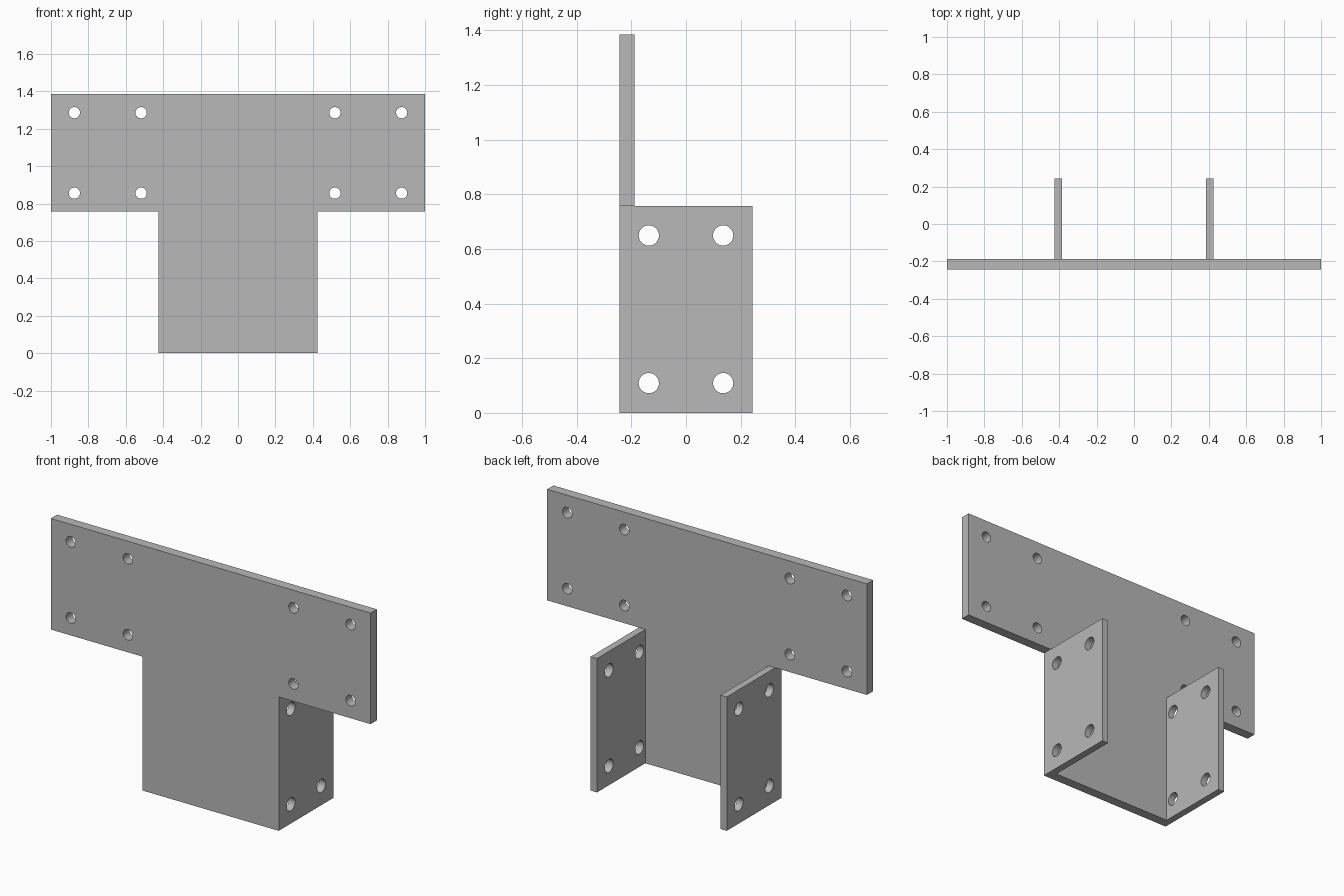
import bpy
import bmesh
from math import radians
from mathutils import Matrix, Vector

cube = bpy.data.objects.get("Cube")
if cube:
    bpy.data.objects.remove(cube, do_unlink=True)

steel = bpy.data.materials.new("grey steel")
steel.use_nodes = True
GREY = (0.48, 0.48, 0.48, 1)
steel.diffuse_color = GREY
steel.node_tree.nodes["Principled BSDF"].inputs["Base Color"].default_value = GREY

# Main dimensions
TOP, STEM_TOP = 1.385, 0.757
STEM_X = 0.426
FRONT, PLATE_BACK, FLANGE_BACK = -0.244, -0.188, 0.244
FLANGE_THICK = 0.04


def make_object(name, bm):
    bmesh.ops.recalc_face_normals(bm, faces=bm.faces)
    mesh = bpy.data.meshes.new(name)
    bm.to_mesh(mesh)
    bm.free()
    obj = bpy.data.objects.new(name, mesh)
    bpy.context.collection.objects.link(obj)
    return obj


def extrude_profile(name, points, depth):
    """Extrude a closed outline of 3D points along a depth vector."""
    bm = bmesh.new()
    face = bm.faces.new([bm.verts.new(p) for p in points])
    result = bmesh.ops.extrude_face_region(bm, geom=[face])
    moved = [v for v in result["geom"] if isinstance(v, bmesh.types.BMVert)]
    bmesh.ops.translate(bm, vec=depth, verts=moved)
    return make_object(name, bm)


def drill(obj, centres, radius, axis, length):
    """Cut round holes through obj along an axis."""
    turn = Vector((0, 0, 1)).rotation_difference(Vector(axis)).to_matrix().to_4x4()
    bm = bmesh.new()
    for c in centres:
        bmesh.ops.create_cone(bm, cap_ends=True, segments=48, radius1=radius,
                              radius2=radius, depth=length,
                              matrix=Matrix.Translation(c) @ turn)
    cutter = make_object("hole_cutter", bm)
    cutter.hide_render = True
    mod = obj.modifiers.new("holes", "BOOLEAN")
    mod.operation = "DIFFERENCE"
    mod.solver = "EXACT"
    mod.object = cutter
    bpy.ops.object.select_all(action="DESELECT")
    bpy.context.view_layer.objects.active = obj
    obj.select_set(True)
    bpy.ops.object.modifier_apply(modifier=mod.name)
    bpy.data.objects.remove(cutter, do_unlink=True)
    obj.data.materials.clear()
    obj.data.materials.append(steel)
    bpy.ops.object.shade_smooth_by_angle(angle=radians(30))


# T-shaped front plate with four bolt holes in each arm
half = [(STEM_X, 0), (STEM_X, STEM_TOP), (1, STEM_TOP), (1, TOP)]
outline = half + [(-x, z) for x, z in reversed(half)]
plate = extrude_profile("t_plate", [(x, FRONT, z) for x, z in outline],
                        (0, PLATE_BACK - FRONT, 0))
drill(plate, [(s * x, (FRONT + PLATE_BACK) / 2, z)
              for s in (-1, 1) for x in (0.518, 0.875) for z in (0.856, 1.286)],
      0.03, (0, 1, 0), 0.2)

# Side flanges reaching back from the stem, four holes each
for name, side in (("left_flange", 1), ("right_flange", -1)):
    corners = [(PLATE_BACK, 0), (FLANGE_BACK, 0),
               (FLANGE_BACK, STEM_TOP), (PLATE_BACK, STEM_TOP)]
    flange = extrude_profile(name, [(side * STEM_X, y, z) for y, z in corners],
                             (-side * FLANGE_THICK, 0, 0))
    drill(flange, [(side * (STEM_X - FLANGE_THICK / 2), y, z)
                   for y in (-0.136, 0.136) for z in (0.109, 0.649)],
          0.037, (1, 0, 0), 0.2)
